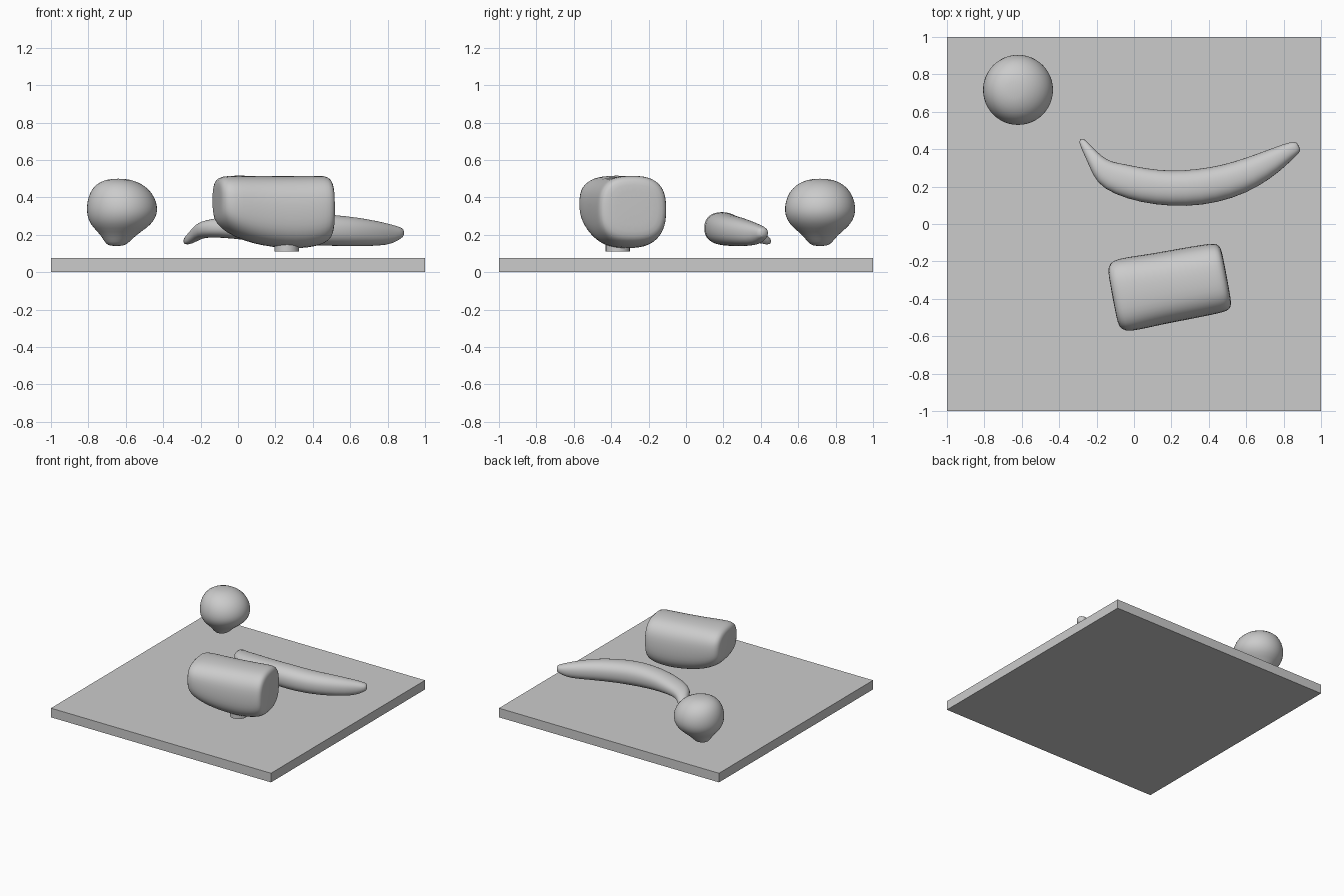
import bpy, math
from mathutils import Vector

if "Cube" in bpy.data.objects:
    bpy.data.objects.remove(bpy.data.objects["Cube"])

grey = bpy.data.materials.new("plain grey")
grey.diffuse_color = (0.6, 0.6, 0.6, 1)
grey.use_nodes = True
grey.node_tree.nodes["Principled BSDF"].inputs["Base Color"].default_value = grey.diffuse_color
SIDES = 24


def power(v, p):
    return math.copysign(abs(v) ** p, v)


def skin(name, rings):
    """Join closed rings into a smooth capped body."""
    verts = [p for ring in rings for p in ring]
    n = SIDES
    faces = [(r * n + i, r * n + (i + 1) % n, (r + 1) * n + (i + 1) % n, (r + 1) * n + i)
             for r in range(len(rings) - 1) for i in range(n)]
    faces.append(tuple(reversed(range(n))))
    faces.append(tuple(range((len(rings) - 1) * n, len(rings) * n)))
    mesh = bpy.data.meshes.new(name)
    mesh.from_pydata(verts, [], faces)
    mesh.materials.append(grey)
    obj = bpy.data.objects.new(name, mesh)
    bpy.context.collection.objects.link(obj)
    obj.modifiers.new("soften", "SUBSURF").levels = 1
    obj.modifiers["soften"].render_levels = 1
    mesh.shade_smooth()
    return obj


def lying_body(name, stations, square):
    """Loft upright sections (x, y, half width, low z, high z) along a path."""
    rings = []
    for k, (x, y, w, lo, hi) in enumerate(stations):
        a, b = stations[max(k - 1, 0)], stations[min(k + 1, len(stations) - 1)]
        d = Vector((b[0] - a[0], b[1] - a[1], 0)).normalized()
        side = Vector((-d.y, d.x, 0))
        ring = []
        for i in range(SIDES):
            t = 2 * math.pi * i / SIDES
            s = power(math.cos(t), 2 / square) * w
            z = (lo + hi) / 2 + power(math.sin(t), 2 / square) * (hi - lo) / 2
            ring.append(Vector((x, y, z)) + side * s)
        rings.append(ring)
    return skin(name, rings)


# Flat square board
bpy.ops.mesh.primitive_cube_add(size=2, location=(0, 0, 0.0375))
board = bpy.context.object
board.name = "board"
board.scale = (1, 1, 0.0375)
board.data.materials.append(grey)

# Round fruit tapering to a tip underneath: centre x, radius, z
fruit = [(-0.65, 0.025, 0.14), (-0.65, 0.055, 0.147), (-0.643, 0.08, 0.18),
         (-0.635, 0.115, 0.215), (-0.626, 0.165, 0.255), (-0.62, 0.189, 0.305),
         (-0.62, 0.191, 0.35), (-0.623, 0.18, 0.40), (-0.63, 0.15, 0.45),
         (-0.638, 0.10, 0.485), (-0.64, 0.04, 0.50)]
skin("round_fruit", [[Vector((x + r * math.cos(2 * math.pi * i / SIDES),
                              0.717 + r * math.sin(2 * math.pi * i / SIDES), z))
                      for i in range(SIDES)] for x, r, z in fruit])

# Curved fruit with a thin drooping stem
lying_body("curved_fruit", [
    (-0.287, 0.457, 0.016, 0.145, 0.18), (-0.25, 0.40, 0.028, 0.15, 0.215),
    (-0.205, 0.335, 0.042, 0.18, 0.265), (-0.16, 0.275, 0.07, 0.185, 0.28),
    (-0.08, 0.24, 0.086, 0.185, 0.295), (0.05, 0.205, 0.092, 0.17, 0.312),
    (0.20, 0.188, 0.095, 0.155, 0.322), (0.35, 0.195, 0.098, 0.145, 0.322),
    (0.50, 0.225, 0.094, 0.14, 0.307), (0.63, 0.275, 0.085, 0.138, 0.295),
    (0.75, 0.34, 0.066, 0.14, 0.272), (0.82, 0.385, 0.048, 0.15, 0.255),
    (0.867, 0.41, 0.036, 0.18, 0.24), (0.882, 0.418, 0.02, 0.19, 0.23)], 2.3)

# Thick block with rounded ends and a tapering underside: distance along axis, half width, z range
angle = math.radians(10.5)
block = [(-0.305, 0.11, 0.31, 0.46), (-0.30, 0.165, 0.27, 0.495), (-0.27, 0.195, 0.23, 0.515),
         (-0.20, 0.198, 0.185, 0.518), (-0.10, 0.194, 0.15, 0.516), (0.0, 0.192, 0.133, 0.515),
         (0.10, 0.192, 0.124, 0.515), (0.20, 0.19, 0.13, 0.516), (0.26, 0.188, 0.145, 0.518),
         (0.295, 0.182, 0.165, 0.512), (0.312, 0.16, 0.19, 0.49), (0.316, 0.11, 0.24, 0.45)]
lying_body("thick_block", [(0.185 + u * math.cos(angle), -0.336 + u * math.sin(angle), w, lo, hi)
                           for u, w, lo, hi in block], 2.7)

# Small foot under the block
bpy.ops.mesh.primitive_cylinder_add(vertices=20, radius=0.065, depth=0.05,
                                    location=(0.26, -0.365, 0.135))
foot = bpy.context.object
foot.name = "block_foot"
foot.data.materials.append(grey)
bpy.ops.object.shade_smooth_by_angle()
